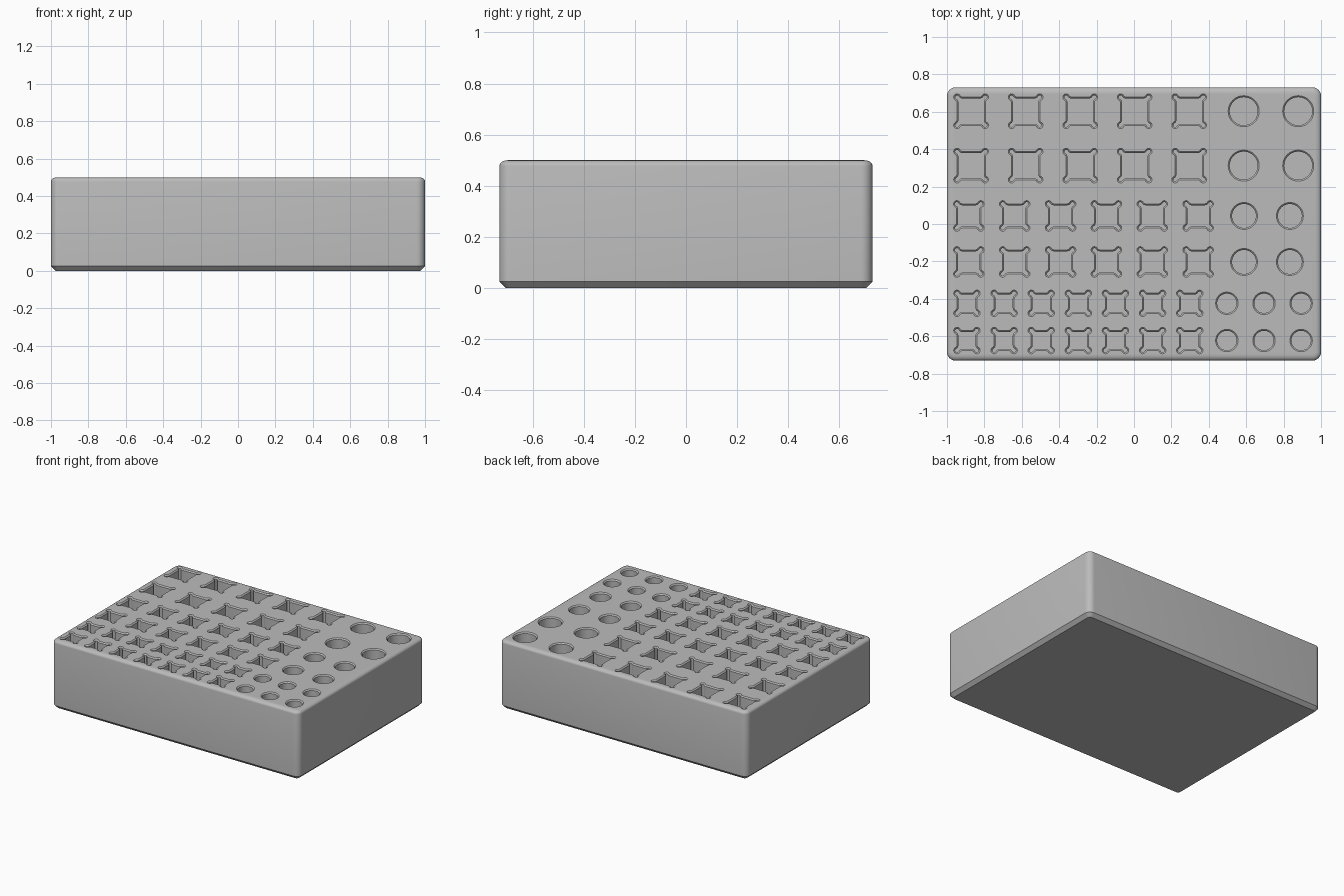
import bpy, bmesh
from math import pi, cos, sin, atan2, sqrt

WIDTH, DEPTH, TOP = 2.0, 1.46, 0.5
FLOOR = 0.06      # height of the pocket floors
RIM = 0.008       # small bevel around each pocket mouth

cube = bpy.data.objects.get("Cube")
if cube:
    bpy.data.objects.remove(cube, do_unlink=True)

grey = bpy.data.materials.new("plain grey")
grey.use_nodes = True
COLOUR = (0.5, 0.5, 0.5, 1)
grey.diffuse_color = COLOUR
grey.node_tree.nodes["Principled BSDF"].inputs["Base Color"].default_value = COLOUR


def arc(cx, cy, r, a0, a1, n):
    return [(cx + r * cos(a0 + (a1 - a0) * i / n),
             cy + r * sin(a0 + (a1 - a0) * i / n)) for i in range(n + 1)]


def four_turns(corner):
    """Repeat a corner outline by quarter turns."""
    pts = []
    for k in range(4):
        c, s = (1, 0, -1, 0)[k], (0, 1, 0, -1)[k]
        pts += [(x * c - y * s, x * s + y * c) for x, y in corner]
    return pts


def rounded_rect(inset):
    r = 0.045 - inset
    x, y = WIDTH / 2 - 0.045, DEPTH / 2 - 0.045
    pts = []
    for k, (sx, sy) in enumerate(((1, 1), (-1, 1), (-1, -1), (1, -1))):
        pts += arc(sx * x, sy * y, r, k * pi / 2, (k + 1) * pi / 2, 6)
    return pts


def square_pocket(half, grow):
    """Square with a round relief lobe in each corner, filleted into the sides."""
    lobe, fillet, side = 0.010 + grow, 0.022 - grow, half - 0.025 + grow
    c = half - 0.018
    fx = side + fillet
    dy = sqrt((lobe + fillet) ** 2 - (fx - c) ** 2)
    a = atan2(-dy, fx - c)
    right = arc(fx, c - dy, fillet, pi, a + pi, 4)
    bulge = arc(c, c, lobe, a, pi / 2 - a, 12)
    upper = [(y, x) for x, y in reversed(right)]
    return four_turns(right + bulge[1:-1] + upper)


def round_pocket(radius, grow):
    return arc(0, 0, radius - RIM + grow, 0, 2 * pi, 40)[:-1]


def loft(bm, rings, cx=0, cy=0):
    """Skin a closed solid through (outline, height) rings."""
    loops = [[bm.verts.new((cx + x, cy + y, z)) for x, y in pts] for pts, z in rings]
    n = len(loops[0])
    for lo, hi in zip(loops, loops[1:]):
        for i in range(n):
            j = (i + 1) % n
            bm.faces.new((lo[i], lo[j], hi[j], hi[i]))
    bm.faces.new(loops[0][::-1])
    bm.faces.new(loops[-1])


def make_object(name, bm):
    mesh = bpy.data.meshes.new(name)
    bmesh.ops.recalc_face_normals(bm, faces=bm.faces)
    bm.to_mesh(mesh)
    bm.free()
    mesh.materials.append(grey)
    obj = bpy.data.objects.new(name, mesh)
    bpy.context.collection.objects.link(obj)
    return obj


# Block: chamfered foot, straight walls, rounded top edge
bm = bmesh.new()
rings = [(rounded_rect(0.025), 0), (rounded_rect(0), 0.025)]
for i in range(6):
    t = i / 5 * pi / 2
    rings.append((rounded_rect(0.032 * (1 - cos(t))), TOP - 0.022 * (1 - sin(t))))
loft(bm, rings)
block = make_object("storage_block", bm)

# Pocket rows: heights in y, first x, pitch, squares, rounds, square half size, radius
ROWS = [
    ((0.603, 0.312), -0.871, 0.2915, 5, 2, 0.093, 0.083),
    ((0.043, -0.203), -0.883, 0.2452, 6, 2, 0.082, 0.072),
    ((-0.424, -0.623), -0.893, 0.1985, 7, 3, 0.071, 0.060),
]
bm = bmesh.new()
for ys, x0, pitch, squares, rounds, half, radius in ROWS:
    for y in ys:
        for i in range(squares + rounds):
            shape, size = (square_pocket, half) if i < squares else (round_pocket, radius)
            neck, mouth = shape(size, 0), shape(size, RIM)
            loft(bm, [(neck, FLOOR), (neck, TOP - RIM), (mouth, TOP), (mouth, TOP + 0.1)],
                 x0 + i * pitch, y)
cutter = make_object("pocket_cutter", bm)
cutter.hide_render = True
cutter.hide_viewport = True

# Cut the pockets and bake the result
cut = block.modifiers.new("pockets", "BOOLEAN")
cut.operation, cut.solver, cut.object = "DIFFERENCE", "EXACT", cutter
bpy.context.view_layer.objects.active = block
block.select_set(True)
bpy.ops.object.modifier_apply(modifier=cut.name)
bpy.data.objects.remove(cutter, do_unlink=True)
bpy.ops.object.shade_smooth_by_angle(angle=pi / 6)
